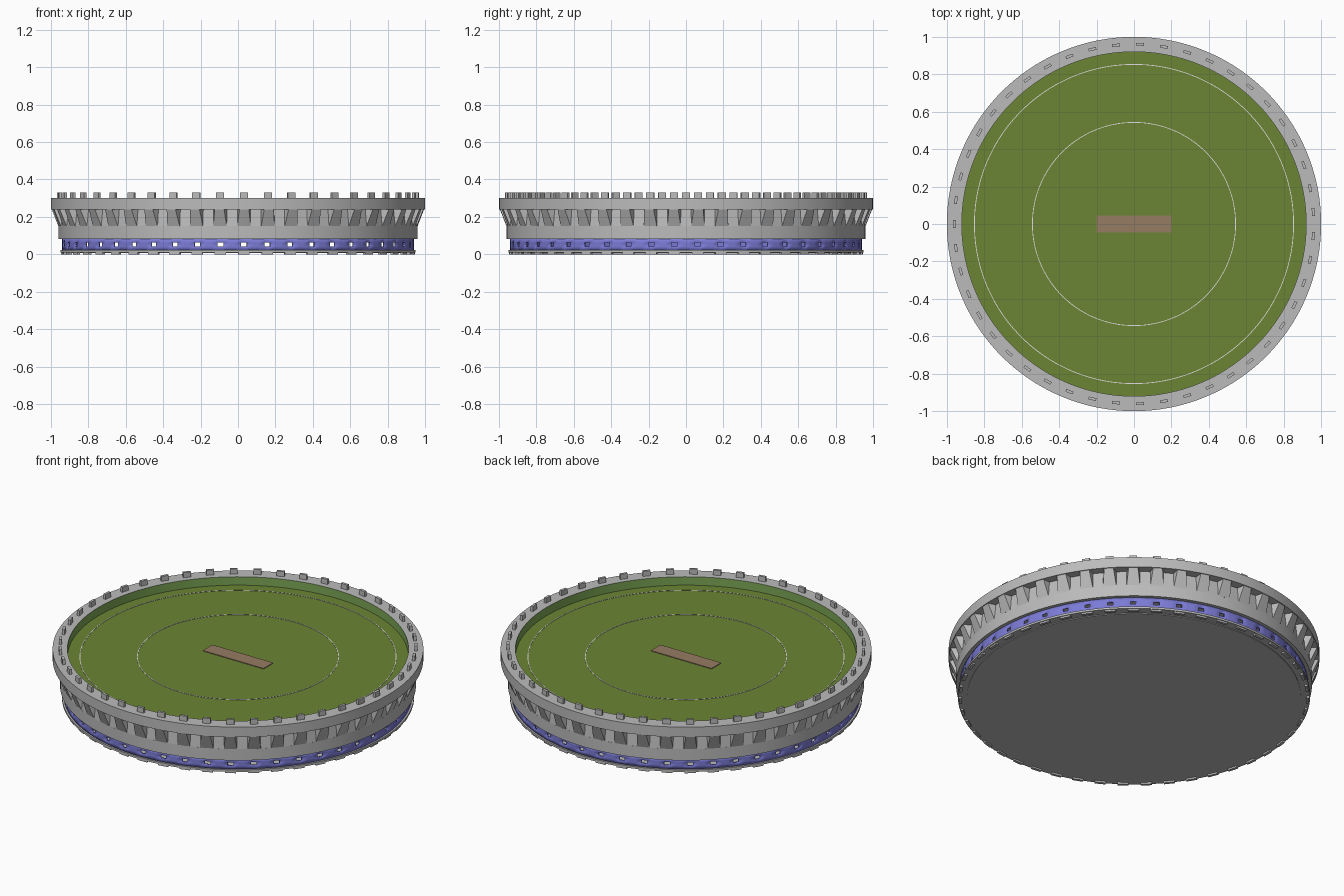
import bpy, bmesh, math
from mathutils import Matrix

cube = bpy.data.objects.get("Cube")
if cube:
    bpy.data.objects.remove(cube, do_unlink=True)

BAYS = 47                     # repeated bays around the stadium
STEP = math.tau / BAYS
SEG = BAYS * 4
made = []


def material(name, rgb):
    m = bpy.data.materials.new(name)
    m.use_nodes = True
    m.diffuse_color = (*rgb, 1)
    m.node_tree.nodes["Principled BSDF"].inputs["Base Color"].default_value = (*rgb, 1)
    return m


GREY = material("concrete grey", (0.5, 0.5, 0.5))
BLUE = material("blue band", (0.2, 0.2, 0.68))
FIELD = material("grass green", (0.147, 0.235, 0.033))
HEDGE = material("light green", (0.2, 0.38, 0.09))
CLAY = material("clay brown", (0.3, 0.2, 0.122))
WHITE = material("line white", (0.75, 0.75, 0.75))


def polar(r, a, z):
    return (r * math.cos(a), r * math.sin(a), z)


def finish(name, bm, mats, normals=True):
    bmesh.ops.remove_doubles(bm, verts=bm.verts, dist=1e-5)
    if normals:
        bmesh.ops.recalc_face_normals(bm, faces=bm.faces)
    me = bpy.data.meshes.new(name)
    bm.to_mesh(me)
    bm.free()
    for m in mats:
        me.materials.append(m)
    ob = bpy.data.objects.new(name, me)
    bpy.context.collection.objects.link(ob)
    made.append(ob)
    return ob


def lathe(name, profile, mats, rule=lambda i: 0, hole=lambda i, s: False, normals=True):
    """Spin (radius, z) points; rule picks a material per band, hole skips faces."""
    bm = bmesh.new()
    angle = lambda s: math.pi + (s - 0.5) * STEP / 4
    rings = [[bm.verts.new(polar(r, angle(s), z)) for s in range(SEG)] for r, z in profile]
    for i in range(len(profile) - 1):
        for s in range(SEG):
            if hole(i, s):
                continue
            t = (s + 1) % SEG
            f = bm.faces.new((rings[i][s], rings[i][t], rings[i + 1][t], rings[i + 1][s]))
            f.material_index = rule(i)
    return finish(name, bm, mats, normals)


def disc(name, r, z0, z1, mat):
    bm = bmesh.new()
    bmesh.ops.create_cone(bm, cap_ends=True, segments=SEG, radius1=r, radius2=r,
                          depth=z1 - z0, matrix=Matrix.Translation((0, 0, (z0 + z1) / 2)))
    return finish(name, bm, [mat])


def blocks(name, r, size, z, mat):
    bm = bmesh.new()
    for k in range(BAYS):
        m = (Matrix.Rotation(math.pi + k * STEP, 4, 'Z') @ Matrix.Translation((r, 0, z))
             @ Matrix.Diagonal((*size, 1)))
        bmesh.ops.create_cube(bm, size=1, matrix=m)
    return finish(name, bm, [mat])


# Base plate with its ring of feet
disc("base_plate", 0.90, 0.006, 0.02, GREY)
lathe("base_flange", [(0.89, 0.01), (0.95, 0.01), (0.95, 0.022), (0.89, 0.022)], [GREY])
blocks("base_feet", 0.937, (0.016, 0.06, 0.018), 0.009, GREY)

# Blue band pierced by small windows
band = lathe("blue_window_band", [(0.94, z) for z in (0.02, 0.042, 0.062, 0.085)], [BLUE],
             hole=lambda i, s: i == 1 and s % 4 == 0, normals=False)
thick = band.modifiers.new("thickness", 'SOLIDIFY')
thick.thickness = 0.012
thick.offset = -1

# Lower wall with its underside
disc("inner_floor", 0.95, 0.084, 0.10, GREY)
lathe("lower_wall", [(0.93, 0.083), (0.96, 0.083), (0.96, 0.15)], [GREY], normals=False)

# Flared wall with a tapered recess in every bay
bm = bmesh.new()
LOW, HIGH, R_IN, R_OUT = 0.15, 0.24, 0.96, 0.995
for k in range(BAYS):
    mid = math.pi + (k + 0.5) * STEP

    def point(r, frac, z):
        return bm.verts.new(polar(r, mid + frac * STEP, z))

    def face(*pts):
        bm.faces.new([point(*p) for p in pts])

    for sign in (-1, 1):
        lo, hi, edge = sign * 0.22, sign * 0.31, sign * 0.5
        quad = [(R_IN, edge, LOW), (R_IN, lo, LOW), (R_OUT, hi, HIGH), (R_OUT, edge, HIGH)]
        cheek = [(R_IN, lo, LOW), (R_IN - 0.01, lo, HIGH), (R_OUT, hi, HIGH)]
        for poly in (quad, cheek):
            face(*(poly if sign < 0 else poly[::-1]))
    face((R_IN, -0.22, LOW), (R_IN, 0.22, LOW), (R_IN - 0.01, 0.22, HIGH), (R_IN - 0.01, -0.22, HIGH))
    face((R_IN - 0.01, -0.22, HIGH), (R_IN - 0.01, 0.22, HIGH), (R_OUT, 0.31, HIGH), (R_OUT, -0.31, HIGH))
finish("recessed_flared_wall", bm, [GREY], normals=False)

# Top rim: grey outside, light green inner face
lathe("top_rim", [(0.955, 0.24), (1.0, 0.24), (1.0, 0.30), (0.92, 0.30), (0.92, 0.245)],
      [GREY, HEDGE], rule=lambda i: int(i == 3), normals=False)
blocks("rim_blocks", 0.96, (0.015, 0.042, 0.034), 0.313, GREY)

# Playing field, marking rings and central strip
disc("playing_field", 0.925, 0.235, 0.25, FIELD)
for name, r in (("inner_circle_line", 0.543), ("boundary_line", 0.853)):
    lathe(name, [(r - 0.002, 0.25), (r - 0.002, 0.252), (r + 0.002, 0.252), (r + 0.002, 0.25)],
          [WHITE])
bm = bmesh.new()
bmesh.ops.create_cube(bm, size=1, matrix=Matrix.Translation((0, 0, 0.251))
                      @ Matrix.Diagonal((0.40, 0.09, 0.006, 1)))
finish("centre_strip", bm, [CLAY])

# Smooth the round walls, keep edges crisp
bpy.ops.object.select_all(action='DESELECT')
for ob in made:
    ob.select_set(True)
bpy.context.view_layer.objects.active = made[0]
bpy.ops.object.shade_smooth_by_angle(angle=math.radians(15))
